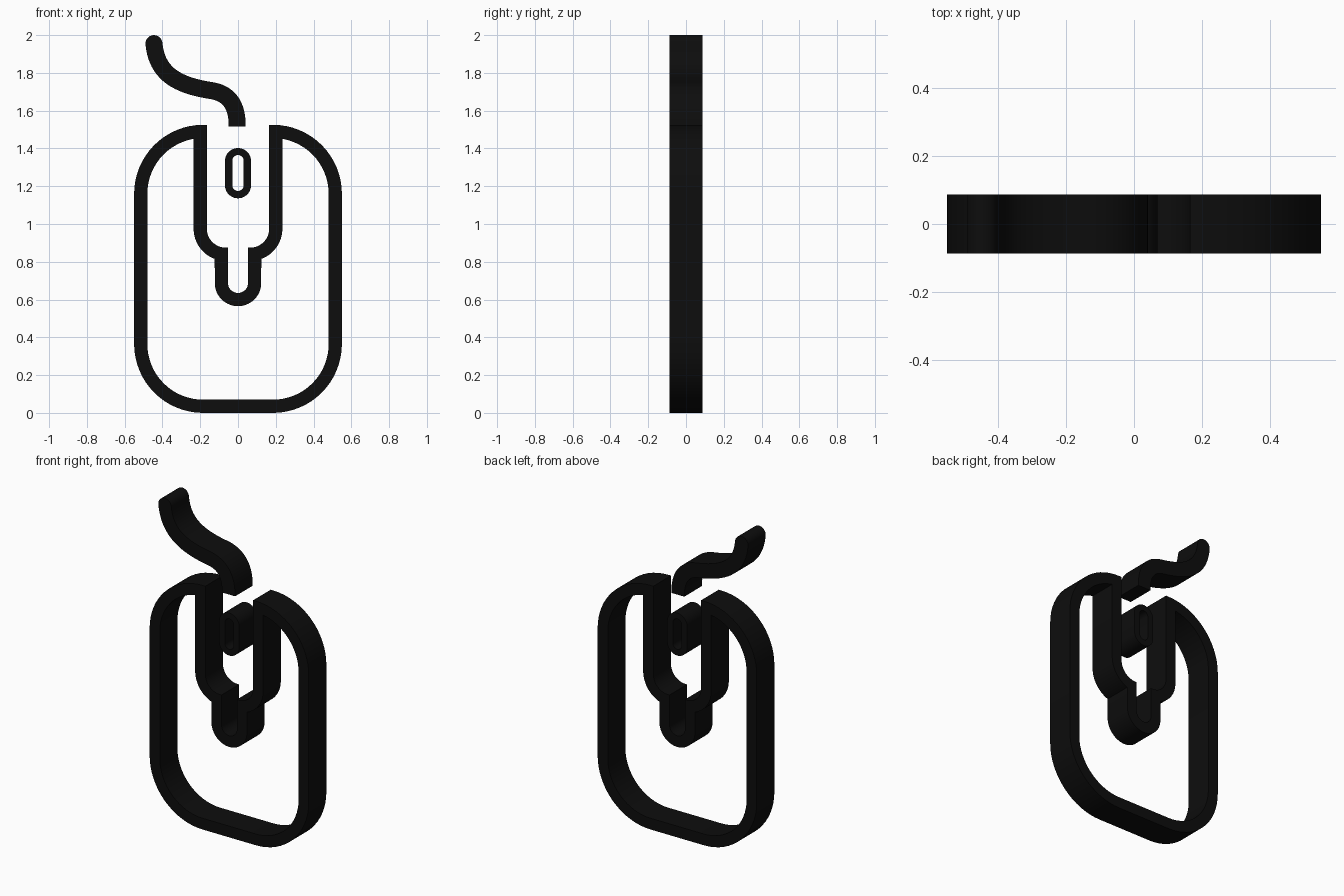
import bpy, bmesh, math
from mathutils import Vector
from mathutils.geometry import interpolate_bezier

HALF_DEPTH = 0.087

cube = bpy.data.objects.get("Cube")
if cube:
    bpy.data.objects.remove(cube, do_unlink=True)

black = bpy.data.materials.new("black")
black.use_nodes = True
black.diffuse_color = (0.004, 0.004, 0.004, 1)
black.node_tree.nodes["Principled BSDF"].inputs["Base Color"].default_value = black.diffuse_color


def arc(cx, cz, r, start, end, steps=16):
    """Points on an arc in the front plane, angles in degrees."""
    angles = [math.radians(start + (end - start) * i / steps) for i in range(steps + 1)]
    return [(cx + r * math.cos(a), cz + r * math.sin(a)) for a in angles]


def mirrored(half):
    """Close a right-hand outline with its reflection in x = 0."""
    return half + [(-x, z) for x, z in reversed(half) if x > 1e-5]


def extruded(name, outlines):
    """Fill outlines (inner ones become holes) and give them depth along y."""
    curve = bpy.data.curves.new(name, "CURVE")
    curve.dimensions = "2D"
    curve.fill_mode = "BOTH"
    curve.extrude = HALF_DEPTH
    for outline in outlines:
        spline = curve.splines.new("POLY")
        spline.points.add(len(outline) - 1)
        for point, (x, z) in zip(spline.points, outline):
            point.co = (x, z, 0, 1)
        spline.use_cyclic_u = True
    obj = bpy.data.objects.new(name, curve)
    bpy.context.collection.objects.link(obj)
    obj.rotation_euler.x = math.pi / 2
    bpy.ops.object.select_all(action="DESELECT")
    obj.select_set(True)
    bpy.context.view_layer.objects.active = obj
    bpy.ops.object.convert(target="MESH")
    obj = bpy.context.object
    bm = bmesh.new()
    bm.from_mesh(obj.data)
    bmesh.ops.remove_doubles(bm, verts=bm.verts, dist=0.0002)
    bmesh.ops.recalc_face_normals(bm, faces=bm.faces)
    bm.to_mesh(obj.data)
    bm.free()
    obj.data.materials.clear()
    obj.data.materials.append(black)
    bpy.ops.object.shade_smooth_by_angle(angle=math.radians(30))
    return obj


# Body shell joined to the stepped button channel
def shell(r):
    return arc(0.185, 0.365, r, -90, 0) + arc(0.185, 1.16, r, 0, 90)


outer = shell(0.365) + [(0.165, 1.525)]
outer += arc(0.065, 0.975, 0.1, 0, -90) + [(0.053, 0.875)]
outer += arc(0, 0.688, 0.053, 0, -90)

inner = [p for p in shell(0.295) if p[0] > 0.236 or p[1] < 1] + [(0.235, 1.451)]
inner += arc(0.065, 0.975, 0.17, 0, -70) + arc(0, 0.688, 0.123, 0, -90)
extruded("mouse_body_outline", [mirrored(outer), mirrored(inner)])


# Scroll wheel ring
def capsule(r, low, high):
    return mirrored(arc(0, low + r, r, -90, 0) + arc(0, high - r, r, 0, 90))


extruded("scroll_wheel", [capsule(0.069, 1.136, 1.402), capsule(0.03, 1.175, 1.365)])

# Wavy cable with a round free end
WIDTH = 0.045
bends = [((-0.004, 1.517), (-0.004, 1.62), (-0.04, 1.69), (-0.14, 1.706)),
         ((-0.14, 1.706), (-0.33, 1.735), (-0.43, 1.80), (-0.445, 1.955))]
path = []
for bend in bends:
    path += interpolate_bezier(*[Vector(p) for p in bend], 20)[len(path) > 0:]
left, right = [], []
for i, p in enumerate(path):
    d = path[min(i + 1, len(path) - 1)] - path[max(i - 1, 0)]
    side = Vector((-d.y, d.x)).normalized() * WIDTH
    if i == 0:
        side = Vector((-WIDTH, 0))
    left.append(tuple((p + side)[:2]))
    right.append(tuple((p - side)[:2]))
tip = path[-1]
heading = math.degrees(math.atan2(d.y, d.x))
cap = arc(tip.x, tip.y, WIDTH, heading - 90, heading + 90)
extruded("cable", [right[:-1] + cap + left[-2::-1]])
